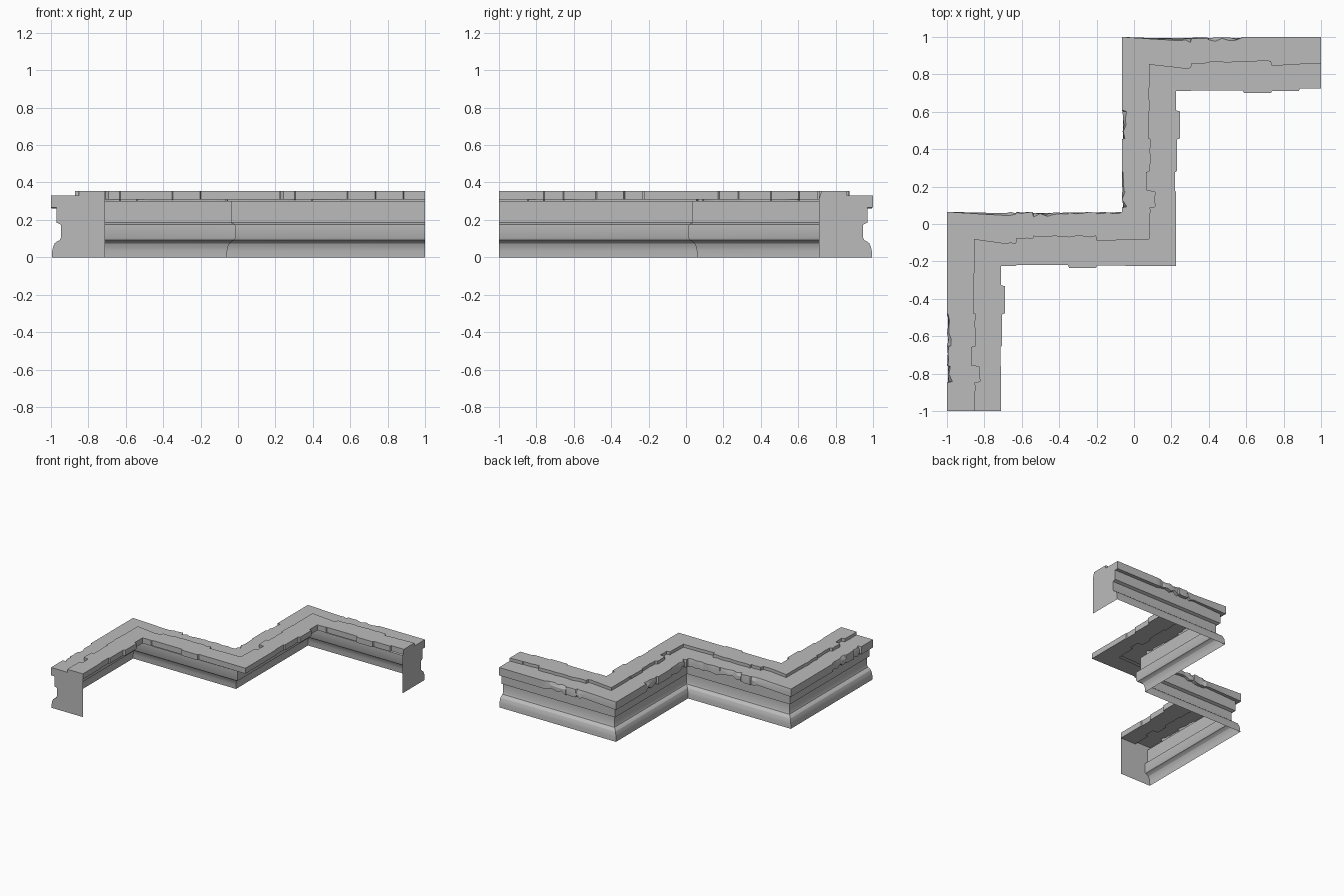
import bpy
import bmesh
import math
import random

random.seed(4)
if "Cube" in bpy.data.objects:
    bpy.data.objects.remove(bpy.data.objects["Cube"], do_unlink=True)

stone = bpy.data.materials.new("grey_stone")
stone.use_nodes = True
GREY = (0.5, 0.5, 0.5, 1)
stone.diffuse_color = GREY
stone.node_tree.nodes["Principled BSDF"].inputs["Base Color"].default_value = GREY

STEP = 0.935     # offset from one corner to the next
END = 1.065      # length of a free leg
WIDTH = 0.29
LOW, HIGH, LIP = 0.33, 0.355, 0.31

# Positions: s runs along a leg from its corner, d runs inward from the outer edge
def on_x_leg(o, s, d):
    return -1 + o + s, 0.065 + o - d

def on_y_leg(o, s, d):
    return -1 + o + d, 0.065 + o - s

def finish(bm, name):
    mesh = bpy.data.meshes.new(name)
    bm.to_mesh(mesh)
    bm.free()
    obj = bpy.data.objects.new(name, mesh)
    bpy.context.collection.objects.link(obj)
    mesh.materials.append(stone)
    bpy.ops.object.select_all(action="DESELECT")
    obj.select_set(True)
    bpy.context.view_layer.objects.active = obj
    bpy.ops.object.shade_smooth_by_angle(angle=math.radians(25))
    return obj

def loft(rings, name):
    """Skin a sheet over successive cross-sections."""
    bm = bmesh.new()
    rows = [[bm.verts.new(p) for p in ring] for ring in rings]
    for a, b in zip(rows, rows[1:]):
        for k in range(len(a) - 1):
            bm.faces.new((a[k], a[k + 1], b[k + 1], b[k]))
    return finish(bm, name)

def ring(section, place):
    return [(*place(d), z) for d, z in section]

def y_station(o, s):
    return lambda d: on_y_leg(o, s, d)

def x_station(o, s):
    return lambda d: on_x_leg(o, s, d)

def outer_corner(o):
    return lambda d: on_x_leg(o, d, d)

def inner_corner(d):
    return on_x_leg(0, STEP + d, d)

# Moulded wall
wall = [(0.005, 0), (0.007, 0.035), (0.011, 0.055), (0.02, 0.075), (0.032, 0.085),
        (0.047, 0.092), (0.053, 0.105), (0.053, 0.175), (0.03, 0.185), (0.03, 0.3)]
stops = [y_station(0, END), outer_corner(0), inner_corner,
         outer_corner(STEP), x_station(STEP, END)]
loft([ring(wall, p) for p in stops], "moulded_wall")

# Coping stones: start along the leg, ridge line, inner edge
x_stones = [(0.31, 0.165, 0.29), (0.37, 0.14, 0.285), (0.46, 0.13, 0.285),
            (0.65, 0.13, 0.3), (0.8, 0.15, 0.288), (0.95, 0.14, 0.275)]
y_stones = [(0.32, 0.145, 0.29), (0.395, 0.14, 0.31), (0.545, 0.15, 0.295),
            (0.72, 0.13, 0.285), (0.825, 0.175, 0.29), (0.91, 0.15, 0.29)]

def coping_section(mid=0.145, inner=WIDTH, out=0.0, chip=0.0, bottom=0.265):
    return [(0.03, bottom), (out, bottom), (out, 0.305), (out + chip, LOW), (mid, LOW),
            (mid, HIGH), (inner, HIGH), (inner, LIP), (mid, LIP)]

def leg_rings(stones, station, o, free):
    rings = []
    limit = END if free else 0.925
    used = [s for s in stones if s[0] < limit]
    for i, (start, mid, inner) in enumerate(used):
        stop = used[i + 1][0] if i + 1 < len(used) else limit
        worn = random.choice((0, 0.4, 1))
        count = max(2, round((stop - start) / 0.035))
        for j in range(count + 1):
            s = start + 0.003 + (stop - start - 0.006) * j / count
            section = coping_section(mid + random.uniform(-0.004, 0.004), inner,
                                     worn * random.uniform(0, 0.012),
                                     worn * random.uniform(0, 0.022),
                                     0.265 + worn * random.uniform(-0.008, 0.025))
            rings.append(ring(section, station(o, s)))
    if free:
        rings.append(ring(coping_section(used[-1][1], used[-1][2]), station(o, END)))
    return rings

corner = coping_section()
coping = []
for o in (0, STEP):
    first = o == 0
    coping += leg_rings(y_stones, y_station, o, first)[::-1]
    coping.append(ring(corner, outer_corner(o)))
    coping += leg_rings(x_stones, x_station, o, not first)
    if first:
        coping.append(ring(corner, inner_corner))
loft(coping, "coping_stones")

# Flat end caps
def end_cap(name, place, mid, inner, flip):
    outline = wall[:-1] + [(0.03, 0.265), (0, 0.265), (0, LOW), (mid, LOW),
                           (mid, HIGH), (inner, HIGH), (WIDTH, LIP), (WIDTH, 0)]
    bm = bmesh.new()
    verts = [bm.verts.new(p) for p in ring(outline, place)]
    bm.faces.new(verts[::-1] if flip else verts)
    finish(bm, name)

end_cap("front_end_cap", y_station(0, END), y_stones[-1][1], y_stones[-1][2], True)
end_cap("left_end_cap", x_station(STEP, END), x_stones[-1][1], x_stones[-1][2], False)
